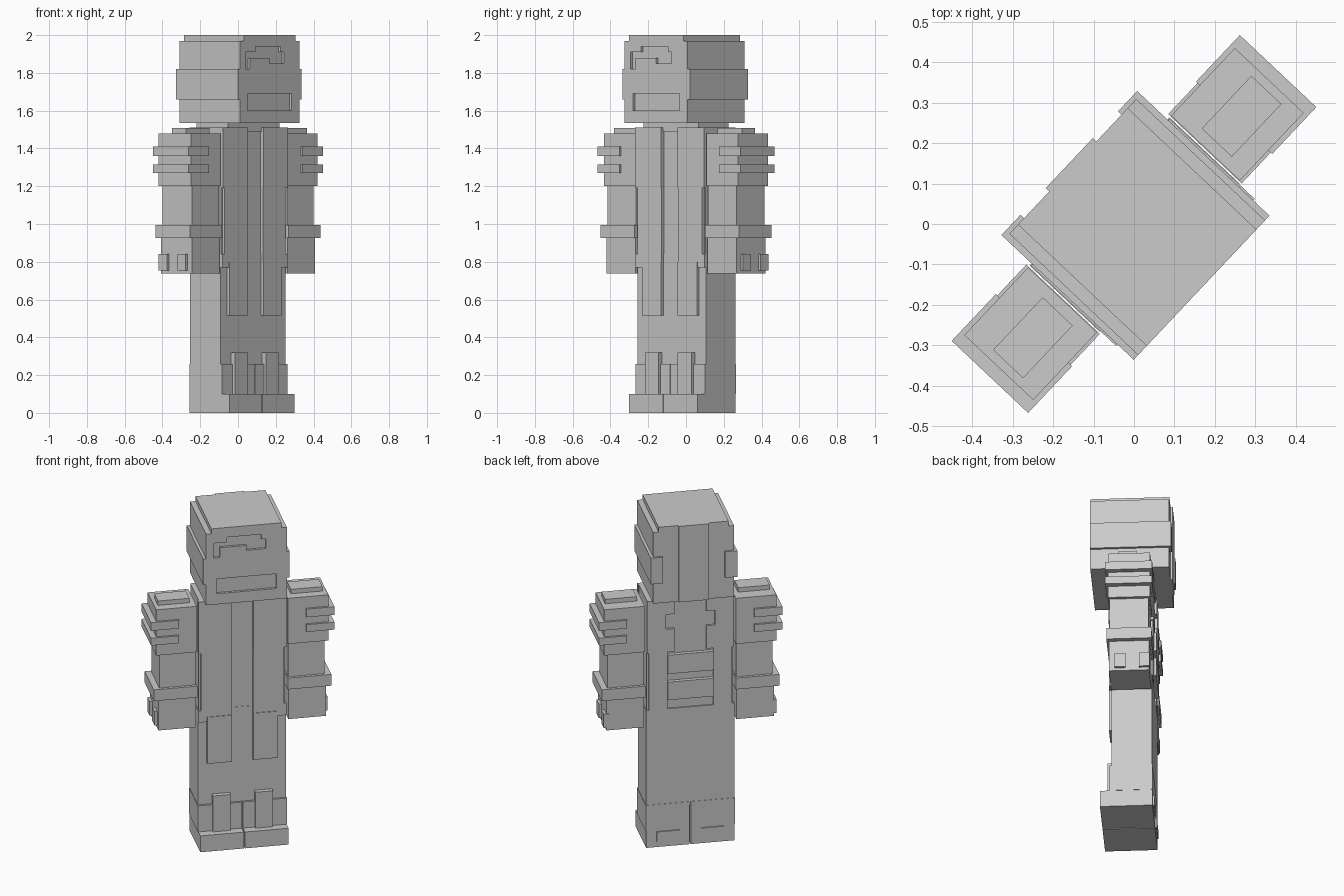
import bpy, bmesh, math
from mathutils import Matrix

cube = bpy.data.objects.get("Cube")
if cube:
    bpy.data.objects.remove(cube, do_unlink=True)

grey = bpy.data.materials.new("plain grey")
grey.use_nodes = True
tone = (0.6, 0.6, 0.6, 1)
grey.diffuse_color = tone
grey.node_tree.nodes["Principled BSDF"].inputs["Base Color"].default_value = tone

TURN = Matrix.Rotation(math.radians(46.7), 4, 'Z')   # whole figure is turned


def blocks(name, boxes, mirror=False):
    """One object from boxes given as (x range, y range, z range)."""
    bm = bmesh.new()
    for xs, ys, zs in boxes:
        for side in ((1, -1) if mirror else (1,)):
            size = [b - a for a, b in (xs, ys, zs)]
            mid = [(a + b) / 2 for a, b in (xs, ys, zs)]
            mid[0] *= side
            m = Matrix.Translation(mid) @ Matrix.Diagonal((*size, 1))
            bmesh.ops.create_cube(bm, size=1, matrix=m)
    bm.transform(TURN)
    mesh = bpy.data.meshes.new(name)
    bm.to_mesh(mesh)
    bm.free()
    mesh.materials.append(grey)
    ob = bpy.data.objects.new(name, mesh)
    bpy.context.collection.objects.link(ob)
    return ob


def pair(name, *boxes):
    return blocks(name, boxes, mirror=True)


# Head with raised crown, side bands and back hair
W, BACK, FACE, FRONT = 0.229, 0.208, -0.215, -0.23
HZ = (1.535, 1.97)
blocks("head", [((-W, W), (FACE, BACK), HZ)])
blocks("crown", [((-0.198, 0.198), (FRONT, BACK), (1.97, 2.0))])
pair("head_band", ((0.176, 0.245), (FRONT, 0.22), (1.66, 1.82)))
blocks("back_hair", [((-0.085, 0.085), (BACK - 0.01, 0.22), (1.535, 2.0))])

# Raised face layer, in rows that leave the mouth and brow hollows open
rows = [
    (1.535, 1.60, [(-W, W)]),
    (1.60, 1.69, [(-W, -0.17), (0.17, W)]),
    (1.69, 1.82, [(-W, W)]),
    (1.82, 1.85, [(-W, -0.186), (-0.15, W)]),
    (1.85, 1.88, [(-W, -0.186), (-0.15, 0.0), (0.11, W)]),
    (1.88, 1.91, [(-W, -0.186), (0.11, W)]),
    (1.91, 1.94, [(-W, -0.11), (0.085, W)]),
    (1.94, 1.97, [(-W, W)]),
]
blocks("face_layer", [(xs, (FRONT, FACE), (z0, z1)) for z0, z1, spans in rows for xs in spans])
blocks("collar", [((-0.2, 0.2), (-0.115, 0.115), (1.49, 1.535))])

# Torso with open jacket
blocks("torso", [((-0.245, 0.245), (-0.108, 0.108), (0.75, 1.51))])
pair("jacket_front",
     ((0.06, 0.25), (-0.128, -0.1), (1.19, 1.51)),
     ((0.06, 0.235), (-0.124, -0.1), (0.84, 1.19)))
pair("jacket_back",
     ((0.09, 0.245), (0.1, 0.122), (1.42, 1.51)),
     ((0.14, 0.245), (0.1, 0.122), (1.33, 1.42)),
     ((0.09, 0.245), (0.1, 0.122), (1.19, 1.33)),
     ((0.13, 0.235), (0.1, 0.118), (0.84, 1.19)))
blocks("back_straps", [((-0.13, 0.13), (0.1, 0.132), zs) for zs in ((0.90, 1.01), (1.06, 1.175))])

# Trousers, hem and front tabs
blocks("trousers", [((-0.25, 0.25), (-0.11, 0.115), (0.24, 0.84))])
pair("hem", ((0.06, 0.25), (-0.124, -0.1), (0.77, 0.84)))
pair("front_tab", ((0.06, 0.2), (-0.128, -0.1), (0.515, 0.8)))

# Boots
pair("boot",
     ((0.003, 0.25), (-0.175, 0.117), (0.0, 0.1)),
     ((0.003, 0.252), (-0.122, 0.117), (0.1, 0.26)))
pair("boot_strap", ((0.07, 0.17), (-0.138, -0.1), (0.1, 0.32)))
pair("heel_patch", ((0.06, 0.19), (0.1, 0.124), (0.035, 0.095)))

# Arms: shoulder, forearm, cuff and hand
pair("shoulder", ((0.258, 0.488), (-0.117, 0.117), (1.2, 1.48)))
pair("shoulder_pad", ((0.287, 0.466), (-0.062, 0.04), (1.46, 1.507)))
pair("shoulder_band", *[((0.361, 0.52), (-0.13, 0.13), zs)
                        for zs in ((1.27, 1.315), (1.36, 1.41))])
pair("forearm", ((0.262, 0.468), (-0.108, 0.108), (0.975, 1.2)))
pair("cuff", ((0.256, 0.503), (-0.125, 0.125), (0.926, 0.995)))
pair("hand", ((0.262, 0.474), (-0.112, 0.112), (0.738, 0.93)))
pair("finger_plate", *[((0.46, 0.49), ys, (0.755, 0.84))
                       for ys in ((0.055, 0.115), (-0.08, -0.02))])
